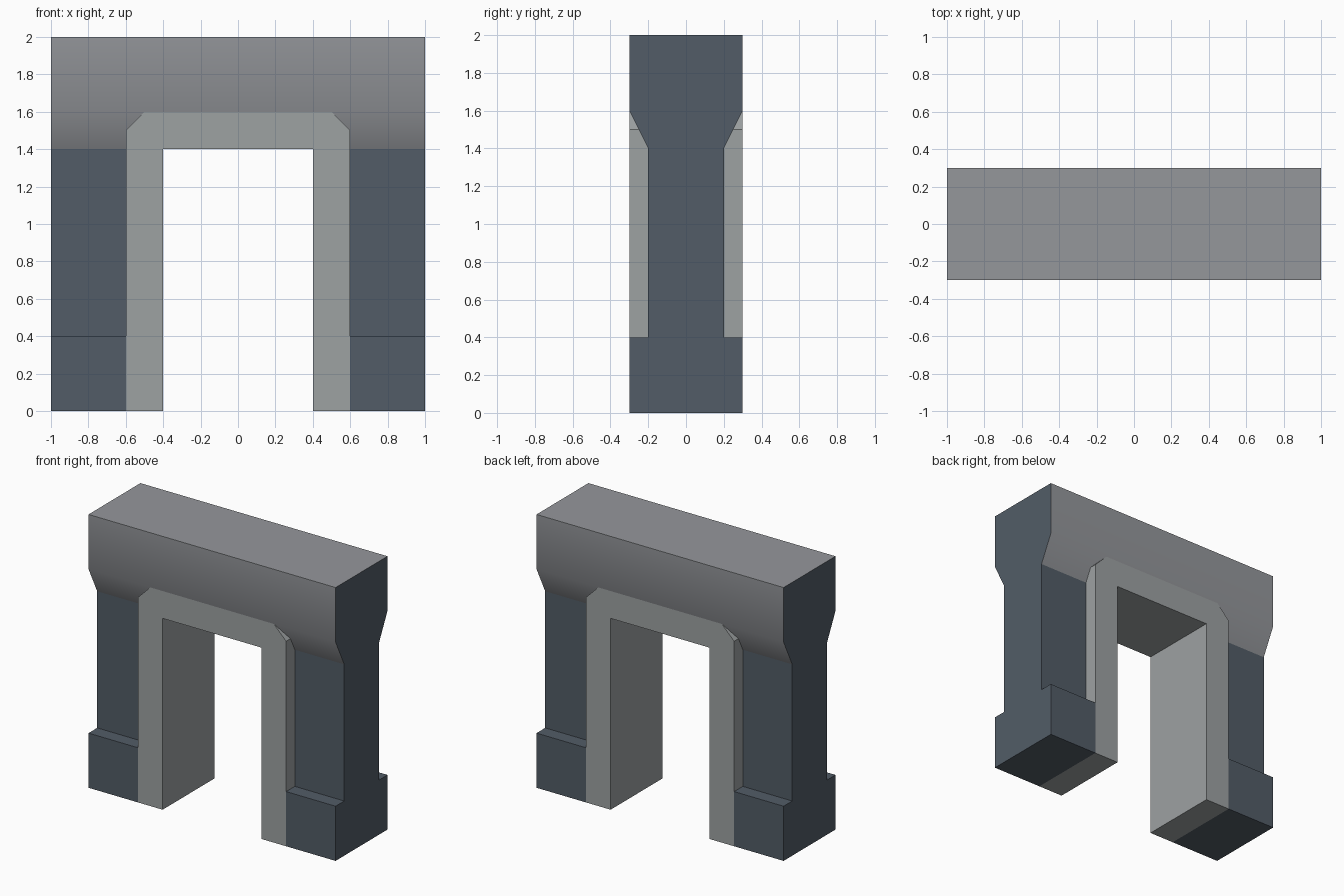
import bpy, bmesh, math

if "Cube" in bpy.data.objects:
    bpy.data.objects.remove(bpy.data.objects["Cube"])


def material(name, rgb):
    m = bpy.data.materials.new(name)
    m.diffuse_color = (*rgb, 1)
    m.use_nodes = True
    m.node_tree.nodes["Principled BSDF"].inputs["Base Color"].default_value = m.diffuse_color
    return m


dark = material("dark_stone", (0.085, 0.108, 0.135))
grey = material("grey_stone", (0.30, 0.31, 0.33))
pale = material("pale_stone", (0.34, 0.36, 0.365))


def make_object(name, bm, mats):
    bmesh.ops.recalc_face_normals(bm, faces=bm.faces)
    me = bpy.data.meshes.new(name)
    bm.to_mesh(me)
    bm.free()
    for m in mats:
        me.materials.append(m)
    ob = bpy.data.objects.new(name, me)
    bpy.context.collection.objects.link(ob)
    return ob


def mirrored(half):
    """Closed outline from its positive half."""
    return half + [(-a, z) for a, z in reversed(half)]


# Wall: plinth, recessed shaft and flared lintel in one section, swept along x
section = mirrored([(0.3, 0), (0.3, 0.4), (0.2, 0.4), (0.2, 1.4), (0.3, 1.6), (0.3, 2)])
n = len(section)
bm = bmesh.new()
rings = [[bm.verts.new((x, y, z)) for y, z in section] for x in (-1, -0.6, 0.6, 1)]
for a, b in zip(rings, rings[1:]):
    for i in range(n):
        j = (i + 1) % n
        bm.faces.new((a[i], a[j], b[j], b[i]))
bm.faces.new(rings[0])
bm.faces.new(rings[-1])
bmesh.ops.recalc_face_normals(bm, faces=bm.faces)

# Doorway gap between the piers, closed by the door frame
gap = [f for f in bm.faces
       if abs(f.calc_center_median().x) < 0.1 and f.calc_center_median().z < 1.4]
bmesh.ops.delete(bm, geom=gap, context='FACES')

# Grey lintel faces, and a soft bend between lintel and flare
for f in bm.faces:
    f.smooth = True
    f.normal_update()
    lintel = abs(f.normal.x) < 0.5 and f.calc_center_median().z > 1.4
    f.material_index = 1 if lintel else 0
bmesh.ops.dissolve_limit(bm, angle_limit=0.01, verts=bm.verts, edges=bm.edges,
                         delimit={'MATERIAL'})
for e in bm.edges:
    e.smooth = all(abs(v.co.z - 1.6) < 0.01 for v in e.verts)
make_object("wall", bm, [dark, grey])

# Door frame: chamfered arch outline extruded through the wall
outline = mirrored([(0.4, 1.4), (0.4, 0), (0.6, 0), (0.6, 1.5), (0.5, 1.6)])
bm = bmesh.new()
face = bm.faces.new([bm.verts.new((x, -0.3, z)) for x, z in outline])
ext = bmesh.ops.extrude_face_region(bm, geom=[face], use_keep_orig=True)
moved = [v for v in ext["geom"] if isinstance(v, bmesh.types.BMVert)]
bmesh.ops.translate(bm, verts=moved, vec=(0, 0.6, 0))
make_object("door_frame", bm, [pale])
